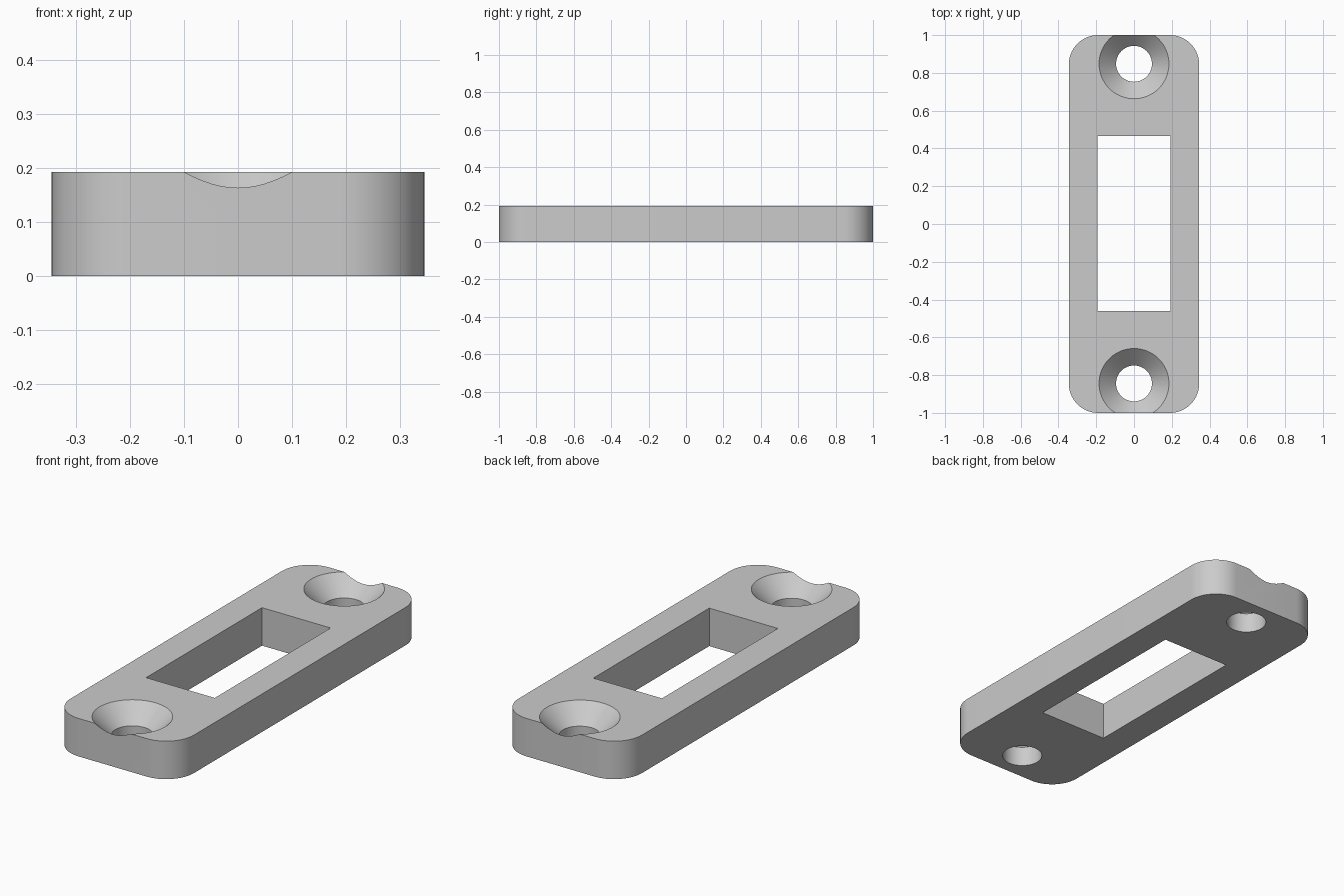
import bpy, bmesh, math
from mathutils import Vector, Matrix

default = bpy.data.objects.get("Cube")
if default:
    bpy.data.objects.remove(default, do_unlink=True)

HEIGHT = 0.192
HOLE_RADIUS = 0.095
SINK_RADIUS = 0.185
CORNER_RADIUS = 0.155
OVERLAP = 0.05

grey = bpy.data.materials.new("light grey")
grey.use_nodes = True
colour = (0.6, 0.6, 0.6, 1)
grey.diffuse_color = colour
grey.node_tree.nodes["Principled BSDF"].inputs["Base Color"].default_value = colour


def make_object(name, bm):
    bmesh.ops.recalc_face_normals(bm, faces=bm.faces)
    mesh = bpy.data.meshes.new(name)
    bm.to_mesh(mesh)
    bm.free()
    mesh.materials.append(grey)
    obj = bpy.data.objects.new(name, mesh)
    bpy.context.collection.objects.link(obj)
    return obj


def box(size, centre):
    bm = bmesh.new()
    matrix = Matrix.Translation(centre) @ Matrix.Diagonal((*size, 1))
    bmesh.ops.create_cube(bm, size=1, matrix=matrix)
    return bm


def screw_cutter(y):
    # Straight bore below a 45 degree countersink, spun about the hole axis
    sink_floor = HEIGHT - (SINK_RADIUS - HOLE_RADIUS)
    top = HEIGHT + OVERLAP
    profile = [(0, -OVERLAP), (HOLE_RADIUS, -OVERLAP), (HOLE_RADIUS, sink_floor),
               (SINK_RADIUS + OVERLAP, top), (0, top)]
    bm = bmesh.new()
    verts = [bm.verts.new((r, y, z)) for r, z in profile]
    edges = [bm.edges.new(pair) for pair in zip(verts, verts[1:])]
    bmesh.ops.spin(bm, geom=verts + edges, cent=(0, y, 0), axis=(0, 0, 1),
                   angle=math.tau, steps=64)
    bmesh.ops.remove_doubles(bm, verts=bm.verts, dist=0.0001)
    return make_object("screw_hole_cutter", bm)


# Plate with rounded vertical corners
bm = box((0.69, 2, HEIGHT), (0, 0, HEIGHT / 2))
upright = [e for e in bm.edges
           if abs((e.verts[0].co - e.verts[1].co).normalized().z) > 0.9]
bmesh.ops.bevel(bm, geom=upright, offset=CORNER_RADIUS, segments=14,
                profile=0.5, affect='EDGES')
plate = make_object("mounting_plate", bm)

# Rectangular window and the two countersunk screw holes
window = make_object("window_cutter", box((0.384, 0.926, 1), (0, 0.003, 0)))
cutters = [window, screw_cutter(-0.844), screw_cutter(0.848)]

bpy.ops.object.select_all(action='DESELECT')
bpy.context.view_layer.objects.active = plate
plate.select_set(True)
for cutter in cutters:
    cutter.hide_render = True
    cut = plate.modifiers.new("cut", 'BOOLEAN')
    cut.operation = 'DIFFERENCE'
    cut.solver = 'EXACT'
    cut.object = cutter
    bpy.ops.object.modifier_apply(modifier=cut.name)
    bpy.data.objects.remove(cutter, do_unlink=True)

bpy.ops.object.shade_smooth_by_angle(angle=math.radians(25))
